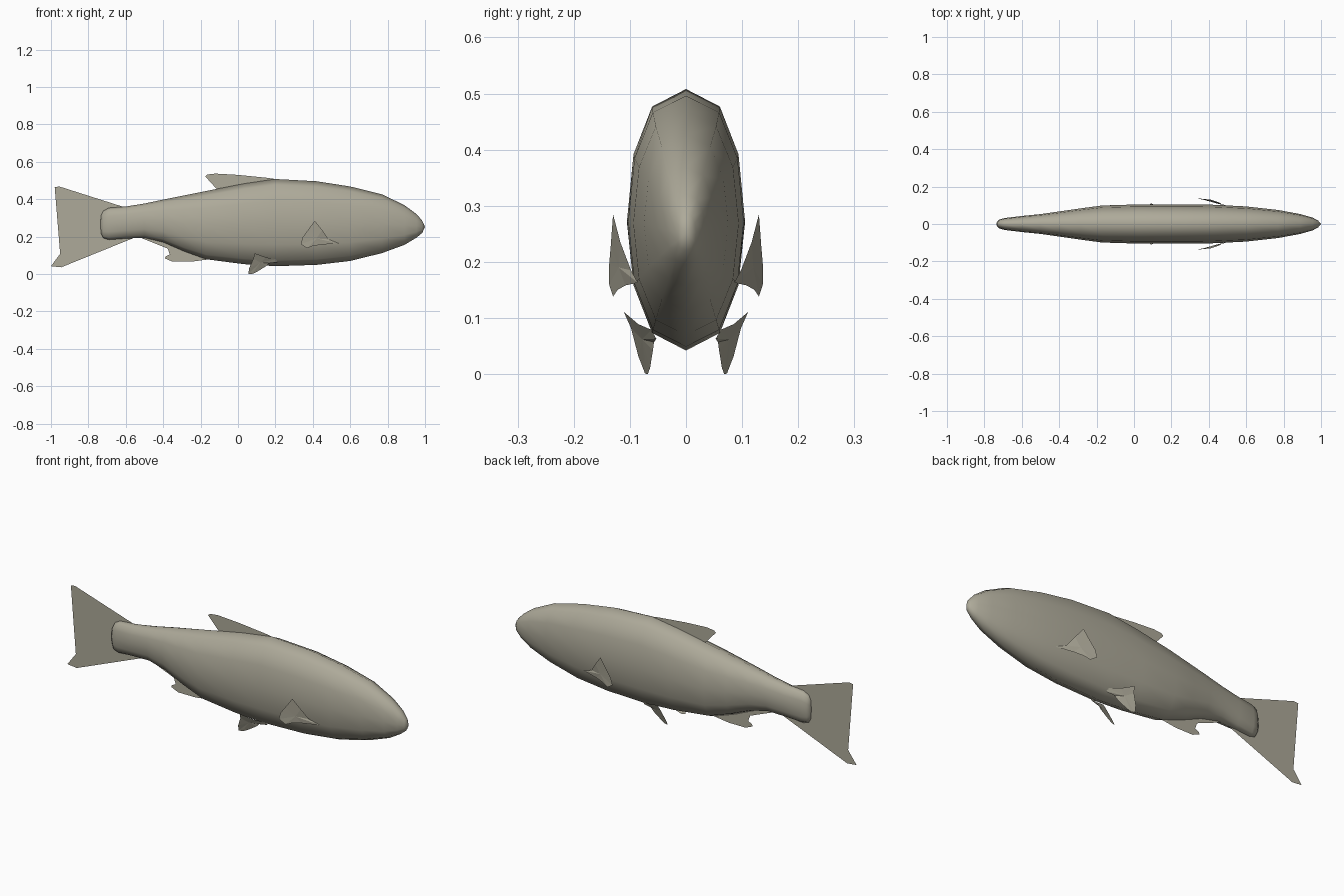
import bpy, bmesh, math

mat = bpy.data.materials.new("olive grey")
mat.diffuse_color = (0.42, 0.40, 0.32, 1)


def make(name, bm, smooth=False):
    me = bpy.data.meshes.new(name)
    bm.to_mesh(me)
    bm.free()
    ob = bpy.data.objects.new(name, me)
    bpy.context.collection.objects.link(ob)
    me.materials.append(mat)
    for p in me.polygons:
        p.use_smooth = smooth
    return ob


# Body: twelve-sided rings (x, top, bottom, half width) from nose to tail
stations = [
    (0.985, 0.285, 0.220, 0.018), (0.955, 0.32, 0.195, 0.034),
    (0.89, 0.368, 0.156, 0.053), (0.77, 0.426, 0.112, 0.075),
    (0.60, 0.468, 0.070, 0.094), (0.42, 0.496, 0.049, 0.103),
    (0.20, 0.508, 0.042, 0.105), (0.03, 0.483, 0.053, 0.105),
    (-0.17, 0.444, 0.079, 0.099), (-0.29, 0.420, 0.122, 0.083),
    (-0.40, 0.398, 0.170, 0.067), (-0.50, 0.377, 0.194, 0.053),
    (-0.60, 0.361, 0.190, 0.043), (-0.69, 0.354, 0.183, 0.032),
    (-0.72, 0.338, 0.192, 0.024), (-0.733, 0.312, 0.218, 0.012)]
N = 12
bm = bmesh.new()
rings = []
for x, top, bot, w in stations:
    c, h = (top + bot) / 2, (top - bot) / 2
    ring = []
    for i in range(N):
        a = 2 * math.pi * i / N
        s = math.sin(a)
        y = math.copysign(abs(s) ** 0.8, s) * w if abs(s) > 1e-6 else 0
        ring.append(bm.verts.new((x, y, c + h * math.cos(a))))
    rings.append(ring)
nose = bm.verts.new((1.0, 0, 0.252))
tail = bm.verts.new((-0.735, 0, 0.265))
for i in range(N):
    j = (i + 1) % N
    for r0, r1 in zip(rings, rings[1:]):
        bm.faces.new((r0[i], r0[j], r1[j], r1[i]))
    bm.faces.new((nose, rings[0][j], rings[0][i]))
    bm.faces.new((tail, rings[-1][i], rings[-1][j]))
bmesh.ops.recalc_face_normals(bm, faces=bm.faces)
make("body", bm, True)


# Centre fins: flat outlines on the middle plane
def flat_fin(name, outline):
    bm = bmesh.new()
    f = bm.faces.new([bm.verts.new((x, 0, z)) for x, z in outline])
    bmesh.ops.triangulate(bm, faces=[f])
    make(name, bm)


flat_fin("tail_fin", [
    (-0.60, 0.355), (-0.955, 0.468), (-0.98, 0.465), (-0.905, 0.328),
    (-0.84, 0.255), (-0.905, 0.170), (-1.0, 0.042), (-0.945, 0.036),
    (-0.54, 0.200), (-0.57, 0.27)])
flat_fin("dorsal_fin", [
    (0.25, 0.50), (0.16, 0.514), (0.0, 0.530), (-0.12, 0.537),
    (-0.165, 0.532), (-0.175, 0.522), (-0.11, 0.45), (0.0, 0.43)])
flat_fin("anal_fin", [
    (-0.12, 0.09), (-0.16, 0.078), (-0.25, 0.066), (-0.35, 0.066),
    (-0.39, 0.083), (-0.388, 0.094), (-0.345, 0.115), (-0.36, 0.130),
    (-0.53, 0.198), (-0.40, 0.20), (-0.25, 0.16)])


# Paired fins: curved sheets fanned from a centre point, mirrored across y
def paired_fin(name, centre, outline):
    bm = bmesh.new()
    c = bm.verts.new(centre)
    vs = [bm.verts.new(p) for p in outline]
    for a, b in zip(vs, vs[1:] + vs[:1]):
        bm.faces.new((c, a, b))
    bmesh.ops.recalc_face_normals(bm, faces=bm.faces)
    ob = make(name, bm)
    m = ob.modifiers.new("mirror", 'MIRROR')
    m.use_axis = (False, True, False)
    m.use_mirror_merge = False


paired_fin("pectoral_fins", (0.42, -0.120, 0.19), [
    (0.335, -0.137, 0.160), (0.37, -0.130, 0.138), (0.40, -0.122, 0.150),
    (0.45, -0.108, 0.158), (0.54, -0.086, 0.163), (0.485, -0.098, 0.185),
    (0.45, -0.117, 0.235), (0.41, -0.130, 0.285), (0.37, -0.134, 0.230),
    (0.345, -0.137, 0.195)])
paired_fin("pelvic_fins", (0.12, -0.078, 0.065), [
    (0.055, -0.073, 0.004), (0.075, -0.068, 0.003), (0.10, -0.064, 0.014),
    (0.15, -0.059, 0.045), (0.165, -0.057, 0.060), (0.21, -0.053, 0.066),
    (0.205, -0.062, 0.082), (0.15, -0.085, 0.092), (0.09, -0.111, 0.114),
    (0.082, -0.098, 0.085), (0.06, -0.085, 0.035)])

# Pelvic fin tips touch the ground plane
bpy.data.objects["pelvic_fins"].location.z = -0.003
